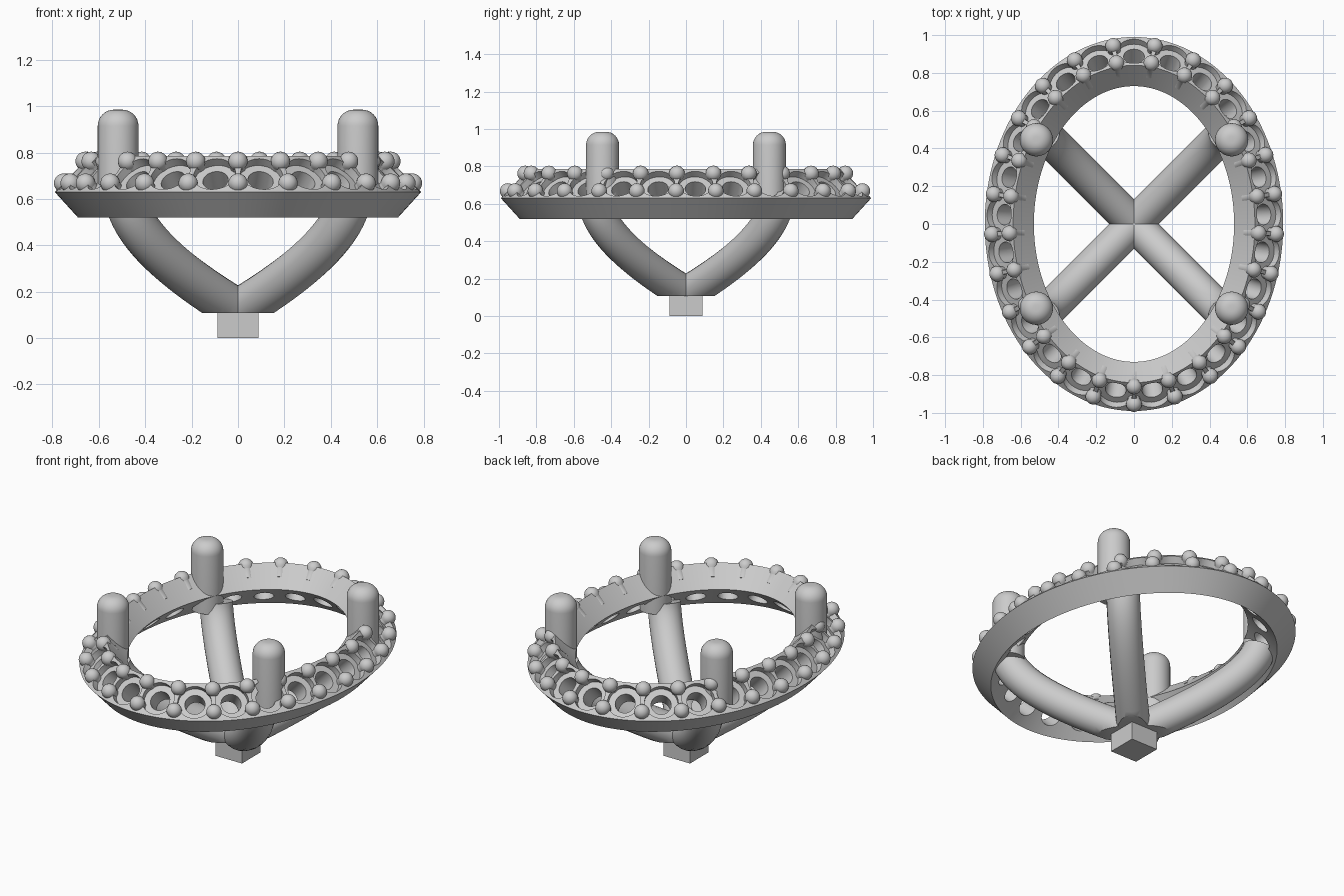
import bpy, bmesh, math
from mathutils import Vector, Matrix

if "Cube" in bpy.data.objects:
    bpy.data.objects.remove(bpy.data.objects["Cube"])

A, B = 0.71, 0.91          # guide ellipse running through the halo
COUNT = 25                 # stone seats around the halo


def ellipse(t, off=0.0, z=0.0):
    """Point offset outward from the guide ellipse."""
    n = Vector((B * math.cos(t), A * math.sin(t), 0)).normalized()
    return Vector((A * math.cos(t), B * math.sin(t), z)) + n * off, n


def even_angles(n, start):
    """Parameters giving equal arc lengths, measured from the front tip."""
    steps = 7200
    ts = [-math.pi / 2 + 2 * math.pi * i / steps for i in range(steps + 1)]
    acc = [0.0]
    for a, b in zip(ts, ts[1:]):
        acc.append(acc[-1] + (ellipse(b)[0] - ellipse(a)[0]).length)
    out, j = [], 0
    for k in range(n):
        while acc[j] < acc[-1] * (k + start) / n:
            j += 1
        out.append(ts[j])
    return out


def finish(bm, name, smooth=True):
    bmesh.ops.recalc_face_normals(bm, faces=bm.faces)
    me = bpy.data.meshes.new(name)
    bm.to_mesh(me)
    bm.free()
    ob = bpy.data.objects.new(name, me)
    bpy.context.collection.objects.link(ob)
    if smooth:
        smooth_object(ob)
    return ob


def smooth_object(ob):
    bpy.ops.object.select_all(action='DESELECT')
    ob.select_set(True)
    bpy.context.view_layer.objects.active = ob
    bpy.ops.object.shade_smooth_by_angle(angle=math.radians(35))


def lathe(bm, profile, mat, seg=32):
    """Closed solid of revolution about local z from (radius, height) pairs."""
    rings = [[bm.verts.new(mat @ Vector((r * math.cos(2 * math.pi * i / seg),
                                         r * math.sin(2 * math.pi * i / seg), h)))
              for i in range(seg)] for r, h in profile]
    for a, b in zip(rings, rings[1:]):
        for i in range(seg):
            j = (i + 1) % seg
            bm.faces.new((a[i], a[j], b[j], b[i]))
    bm.faces.new(rings[0][::-1])
    bm.faces.new(rings[-1])


def slope_frame(t, off, z):
    """Frame on the sloping upper face, local z pointing out of the face."""
    p, n = ellipse(t, off, z)
    axis = (n + Vector((0, 0, 1))).normalized()
    return Matrix.Translation(p) @ axis.to_track_quat('Z', 'Y').to_matrix().to_4x4()


# Halo ring: tilted rectangular section swept round the ellipse
section = [(-0.02, 0.52), (0.08, 0.63), (-0.07, 0.785), (-0.18, 0.675)]
bm = bmesh.new()
loops = [[bm.verts.new(ellipse(t, o, z)[0]) for o, z in section]
         for t in (2 * math.pi * i / 160 for i in range(160))]
for i, a in enumerate(loops):
    b = loops[(i + 1) % len(loops)]
    for k in range(4):
        m = (k + 1) % 4
        bm.faces.new((a[k], b[k], b[m], a[m]))
halo = finish(bm, "halo_ring", False)

# Stepped cutters: wide stone seat with a narrower drilled hole below
bm = bmesh.new()
for t in even_angles(COUNT, 0.5):
    lathe(bm, [(0.055, -0.3), (0.055, -0.04), (0.092, -0.04), (0.092, 0.06)],
          slope_frame(t, 0.005, 0.7075))
cutter = finish(bm, "seat_cutter", False)
cutter.hide_render = True
mod = halo.modifiers.new("seats", 'BOOLEAN')
mod.operation, mod.solver, mod.object = 'DIFFERENCE', 'EXACT', cutter
bpy.context.view_layer.objects.active = halo
bpy.ops.object.modifier_apply(modifier=mod.name)
bpy.data.objects.remove(cutter)
smooth_object(halo)

# Bead prongs: two rows of round-headed pins between the seats
R = 0.042
pin = [(0.034, -0.08), (0.034, -0.025)]
pin += [(R * math.cos(a), R * math.sin(a))
        for a in (math.radians(d) for d in (-35, -15, 0, 15, 30, 45, 60, 75, 87))]
for name, off, z in (("outer_beads", 0.043, 0.668), ("inner_beads", -0.05, 0.762)):
    bm = bmesh.new()
    for t in even_angles(COUNT, 0):
        lathe(bm, pin, slope_frame(t, off, z), 20)
    finish(bm, name)

# Four claw posts with rounded tops
post = [(0.088, 0.57), (0.088, 0.915)]
post += [(0.018 + 0.07 * math.cos(a), 0.915 + 0.07 * math.sin(a))
         for a in (math.pi / 2 * i / 8 for i in range(1, 9))]
for sx in (-1, 1):
    for sy in (-1, 1):
        bm = bmesh.new()
        lathe(bm, post, Matrix.Translation((sx * 0.517, sy * 0.446, 0)), 40)
        finish(bm, "claw_post")

# Curved arm: bevelled curve, trimmed flat underneath, repeated four times
cu = bpy.data.curves.new("arm_path", 'CURVE')
cu.dimensions = '3D'
cu.bevel_depth, cu.bevel_resolution, cu.use_fill_caps = 0.092, 8, True
sp = cu.splines.new('BEZIER')
sp.resolution_u = 24
sp.bezier_points.add(1)
for bp, co, left, right in zip(sp.bezier_points,
                               ((0, 0, 0.12), (0.685, 0, 0.60)),
                               ((-0.27, 0, 0.005), (0.63, 0, 0.41)),
                               ((0.27, 0, 0.235), (0.74, 0, 0.79))):
    bp.handle_left_type = bp.handle_right_type = 'FREE'
    bp.co, bp.handle_left, bp.handle_right = co, left, right
path = bpy.data.objects.new("arm_path", cu)
bpy.context.collection.objects.link(path)
bpy.context.view_layer.update()
bm = bmesh.new()
bm.from_mesh(path.evaluated_get(bpy.context.evaluated_depsgraph_get()).to_mesh())
bpy.data.objects.remove(path)
bmesh.ops.remove_doubles(bm, verts=bm.verts, dist=1e-5)
cut = bmesh.ops.bisect_plane(bm, geom=bm.verts[:] + bm.edges[:] + bm.faces[:],
                             plane_co=(0, 0, 0.108), plane_no=(0, 0, 1), clear_inner=True)
bmesh.ops.holes_fill(bm, edges=[e for e in bm.edges if e.is_boundary], sides=0)
arm = finish(bm, "support_arm")
arm.rotation_euler.z = math.pi / 4
for k in range(1, 4):
    other = arm.copy()
    other.rotation_euler.z = math.pi / 4 + k * math.pi / 2
    bpy.context.collection.objects.link(other)

# Square foot
bm = bmesh.new()
bmesh.ops.create_cube(bm, size=1, matrix=Matrix.Translation((0, 0, 0.06))
                      @ Matrix.Diagonal((0.176, 0.176, 0.12, 1)))
finish(bm, "base_block", False)
